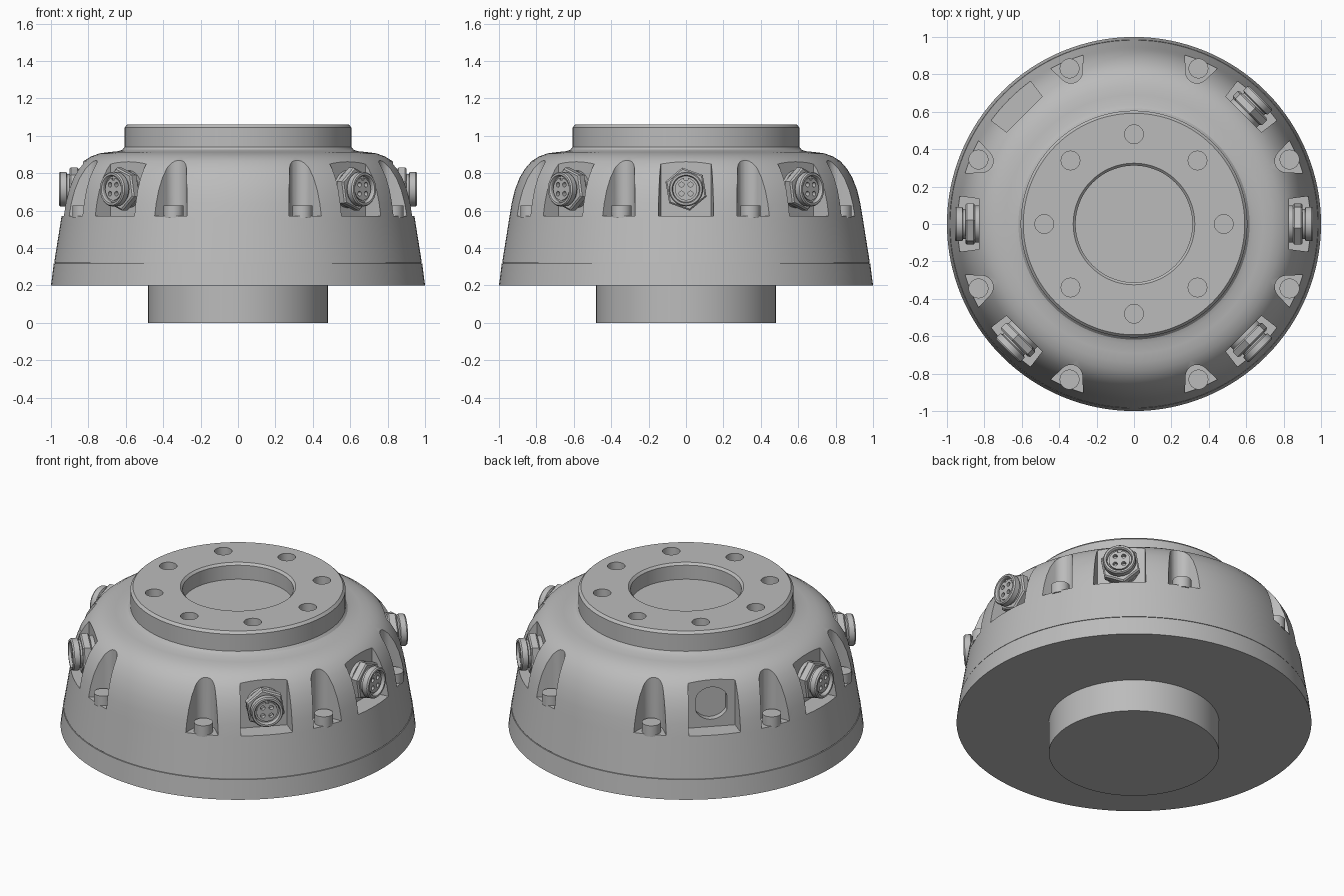
import bpy, bmesh
from math import pi, cos, sin, radians
from mathutils import Matrix

if "Cube" in bpy.data.objects:
    bpy.data.objects.remove(bpy.data.objects["Cube"])

grey = bpy.data.materials.new("satin grey")
grey.use_nodes = True
GREY = (0.5, 0.5, 0.5, 1)
grey.diffuse_color = GREY
grey.node_tree.nodes["Principled BSDF"].inputs["Base Color"].default_value = GREY


def finish(bm, name):
    bmesh.ops.recalc_face_normals(bm, faces=bm.faces)
    mesh = bpy.data.meshes.new(name)
    bm.to_mesh(mesh)
    bm.free()
    mesh.materials.append(grey)
    ob = bpy.data.objects.new(name, mesh)
    bpy.context.collection.objects.link(ob)
    return ob


def select(ob):
    bpy.ops.object.select_all(action='DESELECT')
    ob.select_set(True)
    bpy.context.view_layer.objects.active = ob


def smooth(ob, angle=25):
    select(ob)
    bpy.ops.object.shade_smooth_by_angle(angle=radians(angle))


def lathe(bm, profile, steps):
    """Spin a closed (radius, height) profile around z."""
    verts = [bm.verts.new((r, 0, z)) for r, z in profile]
    edges = [bm.edges.new(p) for p in zip(verts, verts[1:])]
    bmesh.ops.spin(bm, geom=verts + edges, cent=(0, 0, 0), axis=(0, 0, 1),
                   angle=2 * pi, steps=steps, use_merge=True)
    bmesh.ops.remove_doubles(bm, verts=bm.verts, dist=1e-5)


def prism(bm, outline, z0, z1, matrix=Matrix()):
    """Extrude a flat outline from z0 to z1, then place it."""
    low, high = [[bm.verts.new(matrix @ Matrix.Translation((x, y, z)).to_translation())
                  for x, y in outline] for z in (z0, z1)]
    bm.faces.new(low)
    bm.faces.new(high)
    n = len(outline)
    for i in range(n):
        j = (i + 1) % n
        bm.faces.new((low[i], low[j], high[j], high[i]))


def circle(r, n, x=0, y=0, start=0):
    return [(x + r * cos(start + 2 * pi * i / n), y + r * sin(start + 2 * pi * i / n))
            for i in range(n)]


def cut(ob, bm):
    cutter = finish(bm, "cutter")
    cutter.hide_render = True
    mod = ob.modifiers.new("cut", 'BOOLEAN')
    mod.operation = 'DIFFERENCE'
    mod.solver = 'EXACT'
    mod.object = cutter
    select(ob)
    bpy.ops.object.modifier_apply(modifier="cut")
    bpy.data.objects.remove(cutter)


def turn(deg):
    return Matrix.Rotation(radians(deg), 4, 'Z')


def outward(deg, radius=0, z=0):
    """Local z points radially outward at the given angle."""
    return turn(deg) @ Matrix.Translation((radius, 0, z)) @ Matrix.Rotation(pi / 2, 4, 'Y')


# Housing: spigot, base ring with seam, dome, flange and central bore
bm = bmesh.new()
lathe(bm, [(0, 0), (0.48, 0), (0.48, 0.2), (1, 0.2), (0.985, 0.318), (0.978, 0.318),
           (0.978, 0.322), (0.983, 0.322), (0.945, 0.56), (0.932, 0.64), (0.915, 0.71),
           (0.89, 0.775), (0.86, 0.825), (0.825, 0.865), (0.785, 0.89), (0.74, 0.906),
           (0.69, 0.913), (0.64, 0.918), (0.618, 0.926), (0.606, 0.94), (0.606, 1.045),
           (0.592, 1.06), (0.325, 1.06), (0.312, 1.047), (0.312, 0.96), (0, 0.96)], 128)
housing = finish(bm, "housing")

SCREWS = [22.5 + 45 * i for i in range(8)]
PORTS = [0, 45, 135, 180, 225, 315]
BLANK = 135

# Flange bolt holes, screw pockets and port pockets
bm = bmesh.new()
for i in range(8):
    prism(bm, circle(0.05, 32, 0.48), 0.96, 1.2, turn(45 * i))
tip = [(0.882 + 0.062 * cos(t), 0.062 * sin(t))
       for t in (radians(114 + 132 * k / 12) for k in range(13))]
for a in SCREWS:
    prism(bm, [(1.1, 0.167)] + tip + [(1.1, -0.167)], 0.57, 1.02, turn(a))
for a in PORTS:
    prism(bm, [(0.828, -0.135), (1.1, -0.17), (1.1, 0.17), (0.828, 0.135)], 0.57, 1.02, turn(a))
cut(housing, bm)

# Unused port: shallow opening with two flats
bm = bmesh.new()
flat = [(x, max(-0.088, min(0.088, y))) for x, y in circle(0.1, 48)]
flat = [p for i, p in enumerate(flat)
        if not (abs(p[1]) == 0.088 and abs(flat[i - 1][1]) == 0.088
                and abs(flat[(i + 1) % len(flat)][1]) == 0.088)]
prism(bm, flat, -0.04, 0.1, outward(BLANK, 0.828, 0.715))
cut(housing, bm)
smooth(housing)

# Cap screws in their pockets
for a in SCREWS:
    bm = bmesh.new()
    prism(bm, circle(0.053, 32, 0.9), 0.56, 0.628, turn(a))
    smooth(finish(bm, "cap_screw"))

# Connector: threaded barrel with recessed insert and pin holes
bm = bmesh.new()
lathe(bm, [(0, -0.01), (0.1, -0.01), (0.1, 0.022), (0.08, 0.022), (0.08, 0.085),
           (0.092, 0.09), (0.092, 0.122), (0.086, 0.13), (0.075, 0.13), (0.07, 0.122),
           (0.07, 0.105), (0.06, 0.105), (0.06, 0.116), (0, 0.116)], 48)
barrel = finish(bm, "connector_barrel")
bm = bmesh.new()
for x, y in circle(0.034, 4, start=pi / 4):
    prism(bm, circle(0.013, 16, x, y), 0.09, 0.2)
prism(bm, [(-0.07, -0.01), (-0.05, -0.01), (-0.05, 0.01), (-0.07, 0.01)], 0.106, 0.2)
cut(barrel, bm)
smooth(barrel)

# Hex nut with chamfered rim
bm = bmesh.new()
prism(bm, circle(0.117, 6, start=radians(10)), 0.022, 0.074)
rims = [e for e in bm.edges if abs(e.verts[0].co.z - e.verts[1].co.z) < 1e-4]
bmesh.ops.bevel(bm, geom=rims, offset=0.008, segments=1, affect='EDGES')
nut = finish(bm, "connector_nut")

# Place connectors in every used port
used = [a for a in PORTS if a != BLANK]
for part in (barrel, nut):
    for a in used[1:]:
        copy = part.copy()
        bpy.context.collection.objects.link(copy)
        copy.matrix_world = outward(a, 0.828, 0.715)
    part.matrix_world = outward(used[0], 0.828, 0.715)
